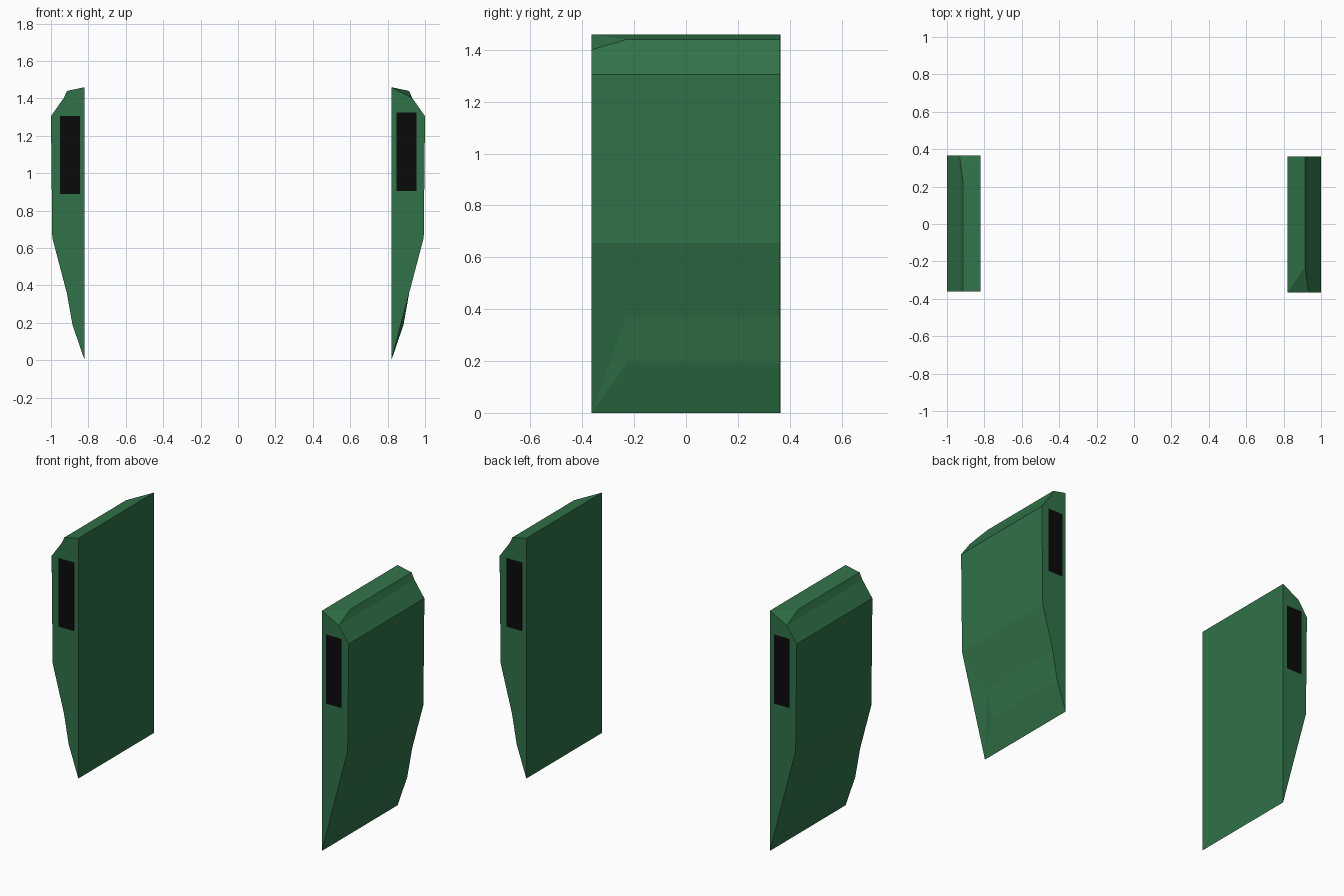
import bpy
from math import pi
from mathutils import Matrix

if "Cube" in bpy.data.objects:
    bpy.data.objects.remove(bpy.data.objects["Cube"])


def material(name, color):
    mat = bpy.data.materials.new(name)
    mat.diffuse_color = color
    mat.use_nodes = True
    mat.node_tree.nodes["Principled BSDF"].inputs["Base Color"].default_value = mat.diffuse_color
    return mat


green = material("green", (0.03, 0.17, 0.065, 1))
black = material("black", (0.003, 0.003, 0.003, 1))


def add_part(name, verts, faces, mat, angle):
    mesh = bpy.data.meshes.new(name)
    mesh.from_pydata(verts, [], faces)
    mesh.transform(Matrix.Rotation(angle, 4, 'Z'))
    mesh.materials.append(mat)
    mesh.update()
    obj = bpy.data.objects.new(name, mesh)
    bpy.context.collection.objects.link(obj)


# Case cross-section (x, z), from the bottom edge round the outside to the top
profile = [(0.82, 0), (0.885, 0.19), (0.917, 0.37), (0.993, 0.655),
           (1.0, 1.305), (0.933, 1.40), (0.914, 1.44), (0.82, 1.46)]
Y0, Y1, INSET = -0.365, 0.362, -0.23
n = len(profile)
# Ridge points 1, 2 and 6 stop short of the near end, which is chamfered
near = [(x, INSET if i in (1, 2, 6) else Y0, z)
        for i, (x, z) in enumerate(profile)]
far = [(x, Y1, z) for x, z in profile]
case_faces = [(i, (i + 1) % n, (i + 1) % n + n, i + n) for i in range(n)]
case_faces += [(7, 5, 4, 3, 0)[::-1],               # near end
               tuple(range(2 * n - 1, n - 1, -1)),  # far end
               (0, 2, 1), (0, 3, 2),                # lower chamfer
               (5, 7, 6)]                           # upper chamfer


def plate(name, x0, x1, y, z0, z1, angle):
    verts = [(x0, y, z0), (x1, y, z0), (x1, y, z1), (x0, y, z1)]
    face = (0, 1, 2, 3) if y < 0 else (3, 2, 1, 0)
    add_part(name, verts, [face], black, angle)


# The left case is the right one turned half way round
for side, angle in (("right", 0), ("left", pi)):
    faces = case_faces
    verts = near + far
    add_part(side + "_case", verts, [f[::-1] for f in faces[:n]] +
             [f[::-1] for f in faces[n:]], green, angle)
    plate(side + "_near_panel", 0.848, 0.955, Y0 - 0.003, 0.905, 1.325, angle)
    plate(side + "_far_panel", 0.845, 0.952, Y1 + 0.003, 0.89, 1.307, angle)

# Consistent outward normals on the cases
import bmesh
for obj in bpy.context.collection.objects:
    if obj.name.endswith("_case"):
        bm = bmesh.new()
        bm.from_mesh(obj.data)
        bmesh.ops.recalc_face_normals(bm, faces=bm.faces)
        bm.to_mesh(obj.data)
        bm.free()
